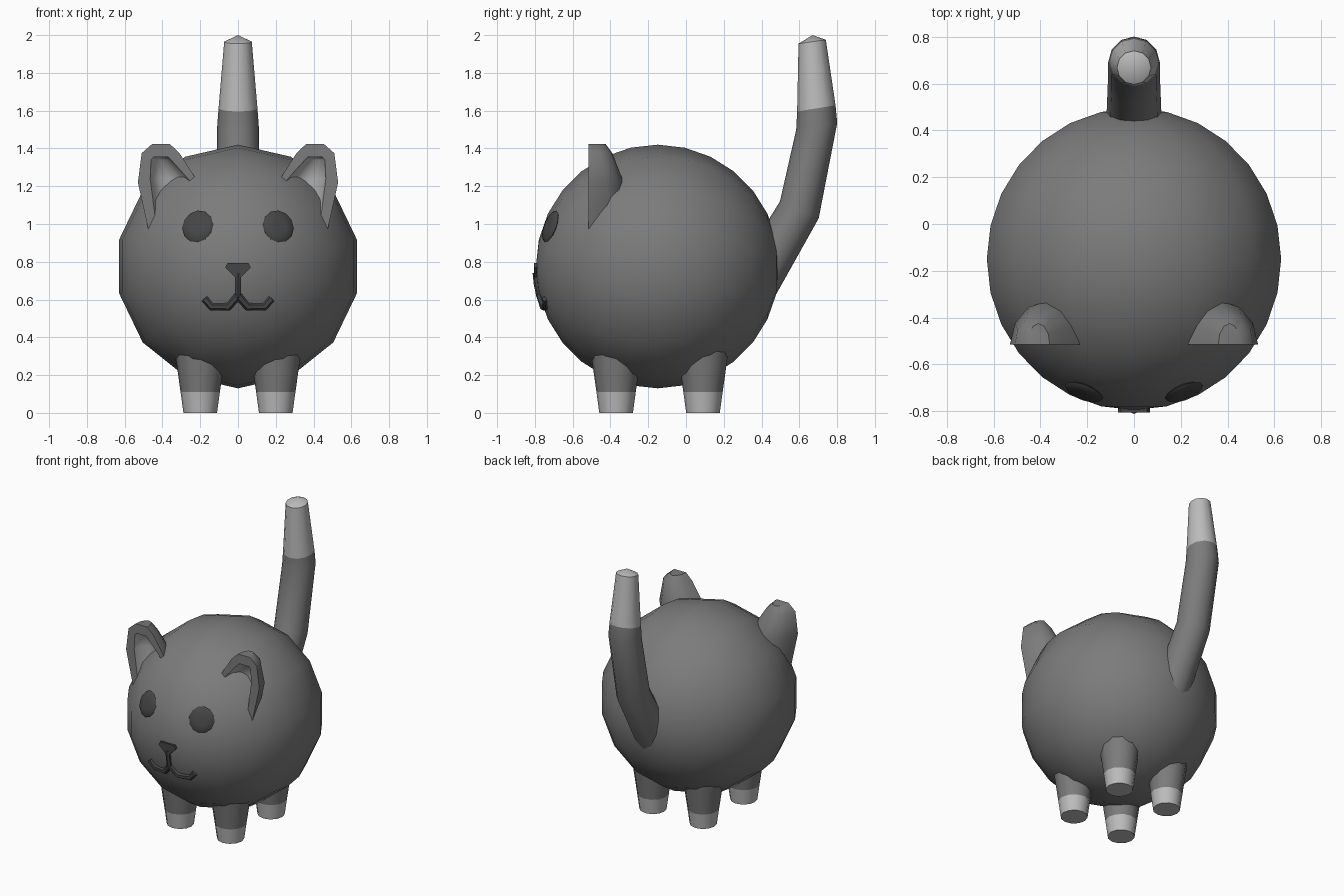
import bpy, bmesh, math
from mathutils import Vector as V

if "Cube" in bpy.data.objects:
    bpy.data.objects.remove(bpy.data.objects["Cube"])

C, R = V((0, -0.15, 0.775)), 0.645      # body centre and radius


def material(name, g):
    m = bpy.data.materials.new(name)
    m.diffuse_color = (g, g, g, 1)
    m.use_nodes = True
    m.node_tree.nodes["Principled BSDF"].inputs["Base Color"].default_value = m.diffuse_color
    return m


GREY, LIGHT, DARK = material("fur", 0.2), material("pale_fur", 0.5), material("face", 0.06)


def finish(name, bm, mat, angle=40):
    bmesh.ops.remove_doubles(bm, verts=bm.verts, dist=1e-4)
    bmesh.ops.recalc_face_normals(bm, faces=bm.faces)
    me = bpy.data.meshes.new(name)
    bm.to_mesh(me)
    bm.free()
    for p in me.polygons:
        p.use_smooth = True
    me.set_sharp_from_angle(angle=math.radians(angle))
    me.materials.append(mat)
    ob = bpy.data.objects.new(name, me)
    bpy.context.collection.objects.link(ob)
    return ob


def ring(c, n, r, sides, ref=(1, 0, 0), squash=1):
    c, n, ref = V(c), V(n).normalized(), V(ref)
    u = (ref - n * n.dot(ref)).normalized()
    v = n.cross(u)
    a = [math.pi / 2 + math.tau * i / sides for i in range(sides)]
    return [c + r * (u * squash * math.cos(t) + v * math.sin(t)) for t in a]


def loft(name, rings, mat, angle=40, start=True, end=True):
    bm = bmesh.new()
    vs = [[bm.verts.new(p) for p in r] for r in rings]
    n = len(vs[0])
    for a, b in zip(vs, vs[1:]):
        for i in range(n):
            j = (i + 1) % n
            bm.faces.new((a[i], a[j], b[j], b[i]))
    if start:
        bm.faces.new(vs[0])
    if end:
        bm.faces.new(vs[-1])
    return finish(name, bm, mat, angle)


def on_body(x, z, lift=0.0):
    y = -math.sqrt(R * R - x * x - (z - C.z) ** 2)
    d = V((x, y, z - C.z))
    return C + d * (1 + lift / R)


# Body: 14 x 14 sphere with its poles facing front and back
loft("body", [ring(C + V((0, -R * math.cos(math.pi * k / 14), 0)), (0, 1, 0),
                   R * math.sin(math.pi * k / 14), 14) for k in range(15)],
     GREY, 60, False, False)

# Tail and pale tip
bend = ((0, 0.69, 1.612), (0, -0.16, 0.987), 0.103, 12)
loft("tail", [ring((0, 0.35, 0.65), (0, 0.5, 0.87), 0.122, 12),
              ring((0, 0.60, 1.075), (0, 0.4, 0.91), 0.112, 12),
              ring((0, 0.692, 1.517), (0, -0.16, 0.987), 0.11, 12),
              ring(*bend)], GREY, 40, True, False)
loft("tail_tip", [ring(*bend),
                  ring((0, 0.668, 1.965), (0, -0.14, 0.99), 0.073, 12),
                  ring((0, 0.67, 2.0), (0, 0, 1), 0, 12)], LIGHT, 40, False, False)

# Legs with pale paws
for side in (-1, 1):
    for place, y in (("front", -0.37), ("back", 0.09)):
        x = 0.2 * side
        up = (0, 0, 1)
        loft(place + "_paw", [ring((x, y, 0), up, 0.089, 12),
                              ring((x, y, 0.11), up, 0.104, 12)], LIGHT, 40, True, False)
        loft(place + "_leg", [ring((x, y, 0.11), up, 0.104, 12),
                              ring((x, y, 0.42), up, 0.148, 12)], GREY, 40, False, True)

# Ears: horizontal half-ellipse sections (z, inner x, outer x, depth)
OUTER = [(0.95, 0.05, 0.47, 0.20), (1.22, 0.21, 0.53, 0.185),
         (1.375, 0.31, 0.51, 0.125), (1.423, 0.36, 0.455, 0.09)]
INNER = [(0.97, 0.10, 0.43, 0.13), (1.24, 0.265, 0.465, 0.11),
         (1.34, 0.355, 0.46, 0.06), (1.355, 0.37, 0.445, 0.04)]
FRONT = -0.515


def ear_shell(bm, sections, side, n=6):
    rows = []
    for z, x0, x1, d in sections:
        a = [math.pi * i / n for i in range(n + 1)]
        rows.append([bm.verts.new((side * ((x0 + x1) / 2 - (x1 - x0) / 2 * math.cos(t)),
                                   FRONT + d * math.sin(t), z)) for t in a])
    for a, b in zip(rows, rows[1:]):
        for i in range(n):
            bm.faces.new((a[i], a[i + 1], b[i + 1], b[i]))
    bm.faces.new(rows[-1])
    return [r[0] for r in rows] + [r[-1] for r in reversed(rows)]


for side in (-1, 1):
    bm = bmesh.new()
    edge = ear_shell(bm, OUTER, side)
    rim = [bm.verts.new((side * s[k], FRONT, s[0]))
           for k, ss in ((1, INNER), (2, INNER[::-1])) for s in ss]
    for i in range(len(edge) - 1):
        bm.faces.new((edge[i], edge[i + 1], rim[i + 1], rim[i]))
    finish("ear", bm, GREY, 45)
    bm = bmesh.new()
    ear_shell(bm, INNER, side)
    ob = finish("ear_lining", bm, LIGHT, 45)
    ob.data.flip_normals()

# Eyes: flattened pellets lying on the body
for side in (-1, 1):
    p = on_body(0.215 * side, 0.988)
    n = (p - C).normalized()
    loft("eye", [ring(p + n * h, n, r, 12, squash=0.96)
                 for h, r in ((-0.02, 0.06), (-0.003, 0.09), (0.008, 0.078), (0.013, 0.04))],
         DARK, 60)

# Nose
nose = [(-0.055, 0.793), (0.055, 0.793), (0.068, 0.77), (0.018, 0.72), (-0.018, 0.72), (-0.068, 0.77)]
loft("nose", [[V((x, y, z)) for x, z in nose] for y in (-0.74, -0.805)], DARK, 30)

# Mouth: a stem and two curled strokes hugging the body
loft("mouth_stem", [ring(on_body(0, z), (0, 0, 1), 0.018, 6) for z in (0.74, 0.68, 0.61)], DARK, 50)
for side in (-1, 1):
    path = [on_body(side * x, z) for x, z in
            ((0, 0.622), (0.05, 0.562), (0.14, 0.562), (0.178, 0.605))]
    rings = []
    for i, p in enumerate(path):
        t = path[min(i + 1, 3)] - path[max(i - 1, 0)]
        rings.append(ring(p, t, 0.021, 6, ref=(0, -1, 0), squash=0.8))
    loft("mouth", rings, DARK, 50)
